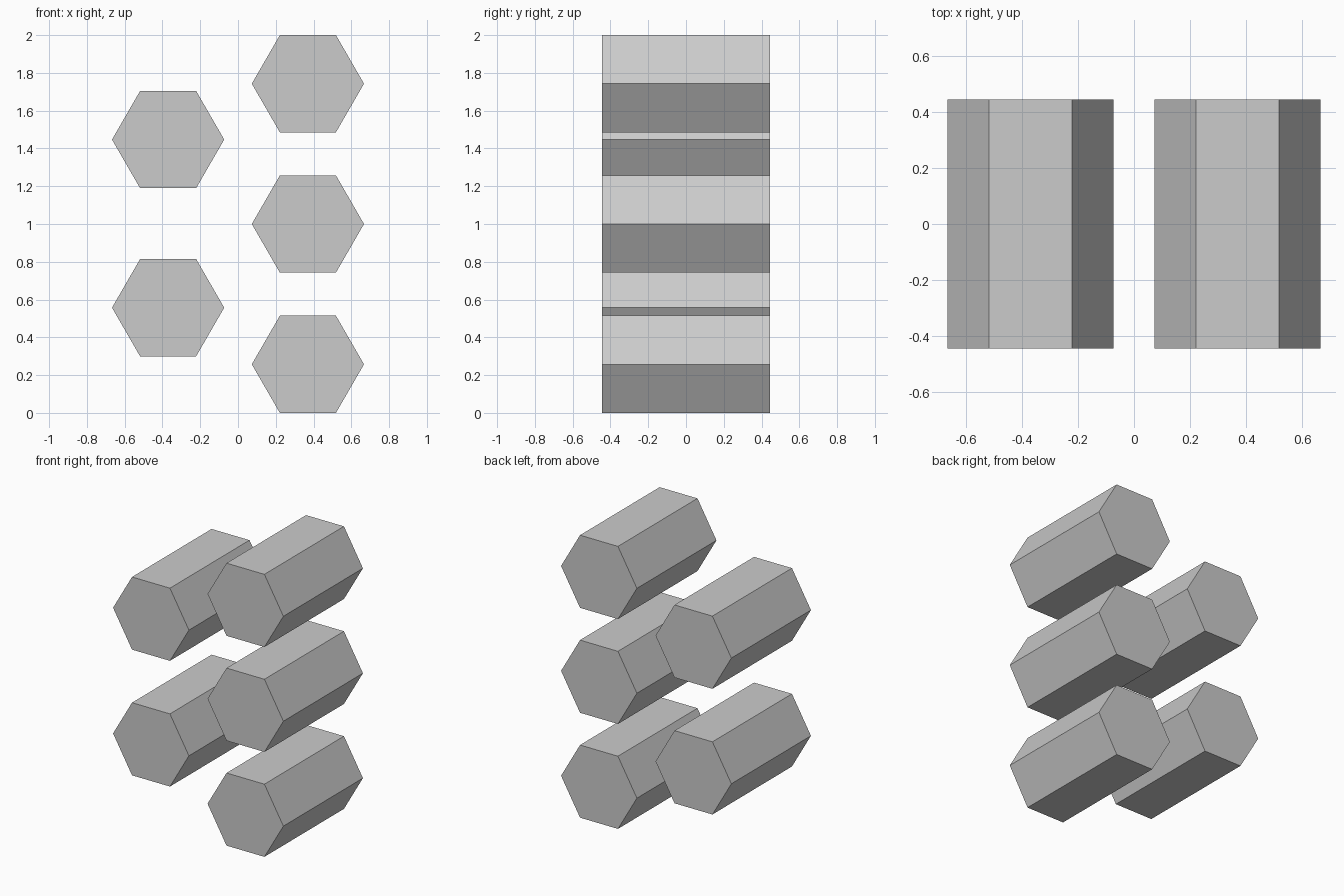
import bpy
import math

cube = bpy.data.objects.get("Cube")
if cube:
    bpy.data.objects.remove(cube, do_unlink=True)

# Single plain grey
grey = bpy.data.materials.new("plain_grey")
grey.use_nodes = True
colour = (0.6, 0.6, 0.6, 1.0)
grey.diffuse_color = colour
grey.node_tree.nodes["Principled BSDF"].inputs["Base Color"].default_value = colour

RADIUS = 0.297
DEPTH = 0.89
HALF_HEIGHT = RADIUS * math.cos(math.pi / 6)


def hex_bar(name, x, z):
    """Hexagonal bar lying front to back, flat side up."""
    bpy.ops.mesh.primitive_cylinder_add(
        vertices=6, radius=RADIUS, depth=DEPTH, location=(x, 0, z),
        rotation=(math.pi / 2, math.pi / 6, 0))
    bar = bpy.context.object
    bar.name = name
    bar.data.materials.append(grey)


# Left column of three bars, right column of two staggered bars
columns = {
    "left": (0.37, [HALF_HEIGHT, 1.0, 2 - HALF_HEIGHT]),
    "right": (-0.37, [0.557, 1.447]),
}
for side, (x, heights) in columns.items():
    for level, z in zip(("lower", "middle", "upper"), heights):
        hex_bar(f"{side}_{level}_hex_bar", x, z)
